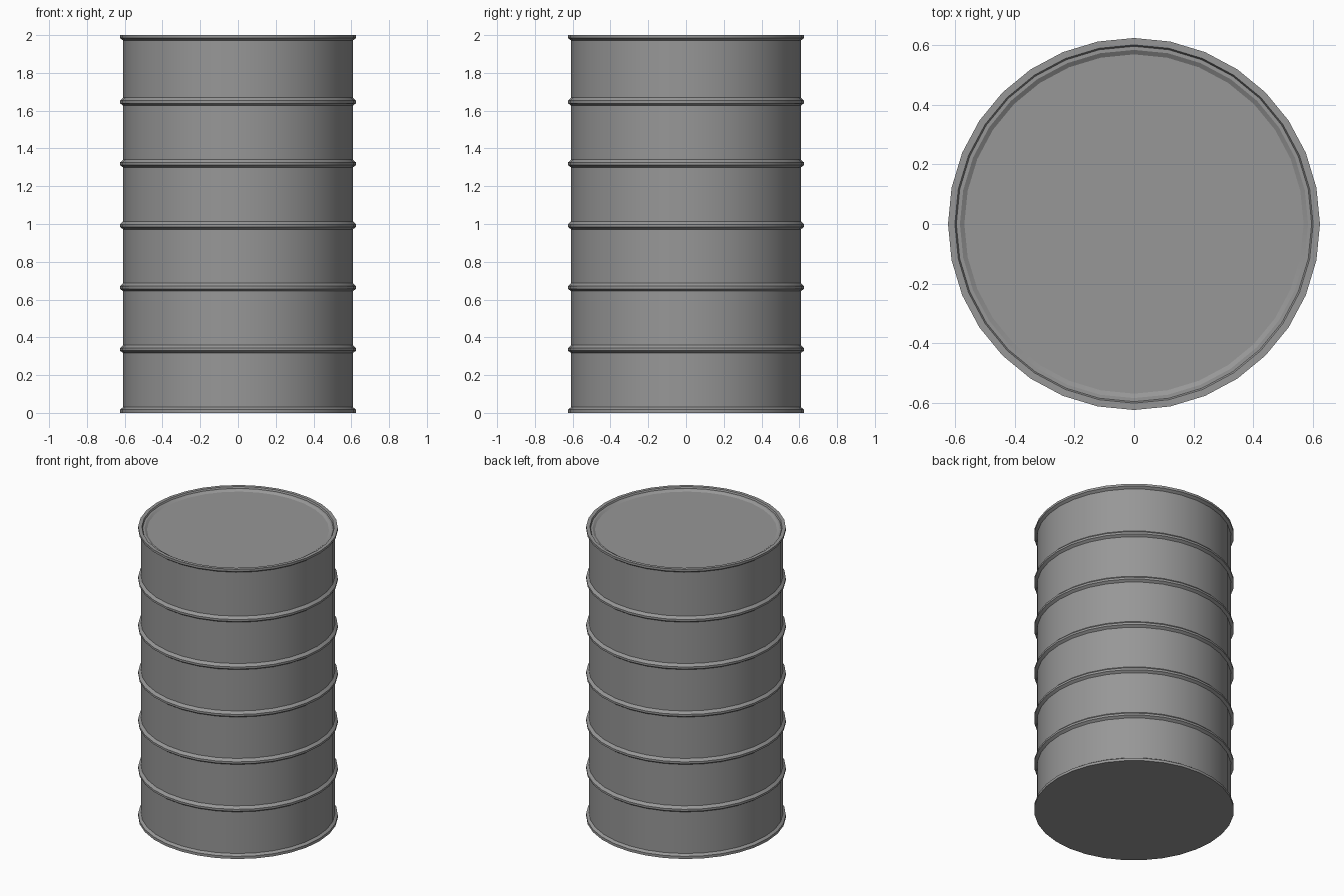
import bpy, bmesh
from math import sin, cos, tau

if "Cube" in bpy.data.objects:
    bpy.data.objects.remove(bpy.data.objects["Cube"])

SIDES = 32
BODY, RIB = 0.608, 0.625


def lathe(name, profile):
    """Revolve (radius, z) points about z, capping both ends."""
    bm = bmesh.new()
    rings = [[bm.verts.new((r * cos(tau * i / SIDES), r * sin(tau * i / SIDES), z))
              for i in range(SIDES)] for r, z in profile]
    for a, b in zip(rings, rings[1:]):
        for i in range(SIDES):
            j = (i + 1) % SIDES
            bm.faces.new((a[i], a[j], b[j], b[i]))
    bm.faces.new(rings[0][::-1])
    bm.faces.new(rings[-1])
    mesh = bpy.data.meshes.new(name)
    bm.to_mesh(mesh)
    bm.free()
    obj = bpy.data.objects.new(name, mesh)
    bpy.context.collection.objects.link(obj)
    return obj


# Bottom rim
profile = [(RIB, 0), (RIB, 0.018), (BODY, 0.03)]

# Five evenly spaced rolled ribs
for k in range(5):
    z = 0.335 + 0.3275 * k
    profile += [(BODY, z - 0.018), (RIB, z - 0.006), (RIB, z + 0.008), (BODY, z + 0.024)]

# Top rim and slightly recessed lid
profile += [(BODY, 1.972), (RIB, 1.984), (RIB, 2.0), (0.602, 2.0),
            (0.597, 1.99), (0.585, 1.99), (0.57, 1.98)]

drum = lathe("drum", profile)

# Dark grey paint
paint = bpy.data.materials.new("dark_grey_paint")
paint.diffuse_color = (0.31, 0.31, 0.31, 1)
paint.use_nodes = True
paint.node_tree.nodes["Principled BSDF"].inputs["Base Color"].default_value = paint.diffuse_color
drum.data.materials.append(paint)

# Smooth around the barrel, crisp at the ribs
bpy.context.view_layer.objects.active = drum
drum.select_set(True)
bpy.ops.object.shade_smooth_by_angle(angle=0.5)
